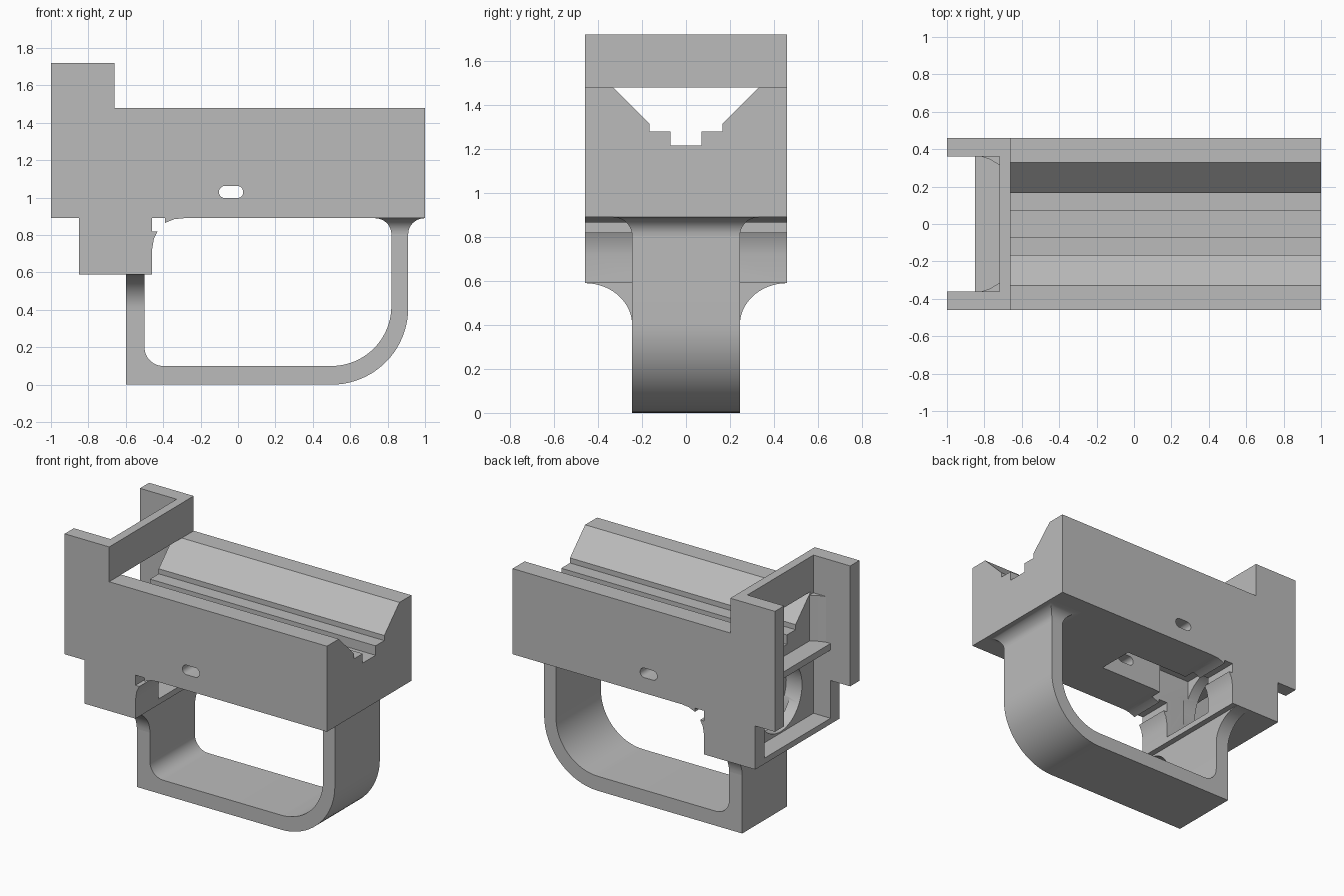
import bpy, bmesh
from math import sin, cos, radians
from mathutils import Vector

if "Cube" in bpy.data.objects:
    bpy.data.objects.remove(bpy.data.objects["Cube"])

grey = bpy.data.materials.new("plain grey")
grey.use_nodes = True
color = (0.5, 0.5, 0.5, 1)
grey.diffuse_color = color
grey.node_tree.nodes["Principled BSDF"].inputs["Base Color"].default_value = color


def finish(name, bm):
    bmesh.ops.recalc_face_normals(bm, faces=bm.faces)
    mesh = bpy.data.meshes.new(name)
    bm.to_mesh(mesh)
    bm.free()
    mesh.materials.append(grey)
    ob = bpy.data.objects.new(name, mesh)
    bpy.context.collection.objects.link(ob)
    return ob


def prism(name, points, axis, lo, hi):
    """Extrude a profile along an axis; the profile uses the two other axes in order."""
    bm = bmesh.new()
    place = {"x": lambda a, b: (lo, a, b), "y": lambda a, b: (a, lo, b),
             "z": lambda a, b: (a, b, lo)}[axis]
    face = bm.faces.new([bm.verts.new(place(a, b)) for a, b in points])
    new = bmesh.ops.extrude_face_region(bm, geom=[face])["geom"]
    step = Vector([hi - lo if axis == k else 0 for k in "xyz"])
    bmesh.ops.translate(bm, vec=step, verts=[v for v in new if isinstance(v, bmesh.types.BMVert)])
    return finish(name, bm)


def box(name, x0, x1, y0, y1, z0, z1):
    return prism(name, [(x0, z0), (x1, z0), (x1, z1), (x0, z1)], "y", y0, y1)


def arc(cx, cy, r, start, end, n=12):
    angles = [radians(start + (end - start) * i / n) for i in range(n + 1)]
    return [(cx + r * cos(a), cy + r * sin(a)) for a in angles]


def cut(target, cutter):
    mod = target.modifiers.new("cut", "BOOLEAN")
    mod.operation, mod.solver, mod.object = "DIFFERENCE", "EXACT", cutter
    bpy.context.view_layer.objects.active = target
    bpy.ops.object.modifier_apply(modifier=mod.name)
    bpy.data.objects.remove(cutter)


# Main body with raised head, lower block and hooked catch
body = prism("body", [
    (-1, 1.72), (-.66, 1.72), (-.66, 1.48), (1, 1.48), (1, .89), (-.29, .89),
    (-.34, .885), (-.39, .865), (-.39, .89), (-.46, .89), (-.46, .82), (-.43, .82),
    (-.45, .78), (-.46, .72), (-.46, .59), (-.85, .59), (-.85, .89), (-1, .89)],
    "y", -.46, .46)

# Stepped V groove along the top
half = [(.07, 1.215), (.07, 1.28), (.165, 1.28), (.165, 1.315), (.33, 1.48), (.33, 1.9)]
groove = half + [(-y, z) for y, z in reversed(half)]
cut(body, prism("groove_cutter", groove, "x", -1.1, 1.1))

# Open end cavity, underside pocket, catch recess, round opening, side slot
cut(body, box("cavity_cutter", -1.1, -.72, -.36, .36, .63, 1.9))
cut(body, box("pocket_cutter", -.5, .16, -.13, .13, .8, 1.12))
cut(body, box("recess_cutter", -.64, -.33, -.21, .21, .63, 1.115))
cut(body, prism("opening_cutter", arc(0, .875, .235, 0, 352.5, 47), "x", -.8, -.6))
slot = arc(-.005, 1.03, .033, -90, 90) + arc(-.069, 1.03, .033, 90, 270)
cut(body, prism("slot_cutter", slot, "y", -.6, .6))

# Head crossbar, cavity shelf and corner gussets
crossbar = box("head_crossbar", -.72, -.66, -.33, .33, 1.48, 1.72)
box("cavity_shelf", -.85, -.715, -.365, .365, 1.1, 1.145)
for side, label in ((1, "left"), (-1, "right")):
    prism(label + "_gusset",
          [(-.72, side * .365), (-.83, side * .365), (-.77, side * .345), (-.72, side * .315)],
          "z", 1.14, 1.46)

# Hand guard loop
guard = ([(-.6, .595), (-.6, 0)] + arc(.5, .41, .41, -90, 0, 20) + [(.91, .895), (.82, .895)]
         + arc(.5, .42, .32, 0, -90, 20) + arc(-.4, .2, .1, -90, -180) + [(-.5, .595)])
prism("hand_guard", guard, "y", -.245, .245)

# Curved flares joining the rear leg to the lower block
for side, label in ((1, "left"), (-1, "right")):
    curve = [(side * (.46 - .215 * cos(radians(a))), .4 + .19 * sin(radians(a)))
             for a in range(0, 91, 6)]
    prism(label + "_rear_flare", curve + [(side * .24, .59), (side * .24, .4)], "x", -.6, -.5)

# Four-sided flare where the front leg meets the body
bm = bmesh.new()
rings = []
for i in range(11):
    t = radians(9 * i)
    o, z = .088 * (1 - cos(t)), .805 + .085 * sin(t)
    rings.append([bm.verts.new(p) for p in (
        (.82 - o, -.245 - o, z), (.91 + o, -.245 - o, z),
        (.91 + o, .245 + o, z), (.82 - o, .245 + o, z))])
for low, high in zip(rings, rings[1:]):
    for k in range(4):
        j = (k + 1) % 4
        bm.faces.new((low[k], low[j], high[j], high[k]))
bm.faces.new(rings[0])
bm.faces.new(rings[-1])
finish("front_leg_flare", bm)

# Smooth the curves, keep the edges crisp
for ob in bpy.context.collection.objects:
    if ob.type == "MESH":
        ob.select_set(True)
        bpy.context.view_layer.objects.active = ob
bpy.ops.object.shade_smooth_by_angle(angle=radians(30))
